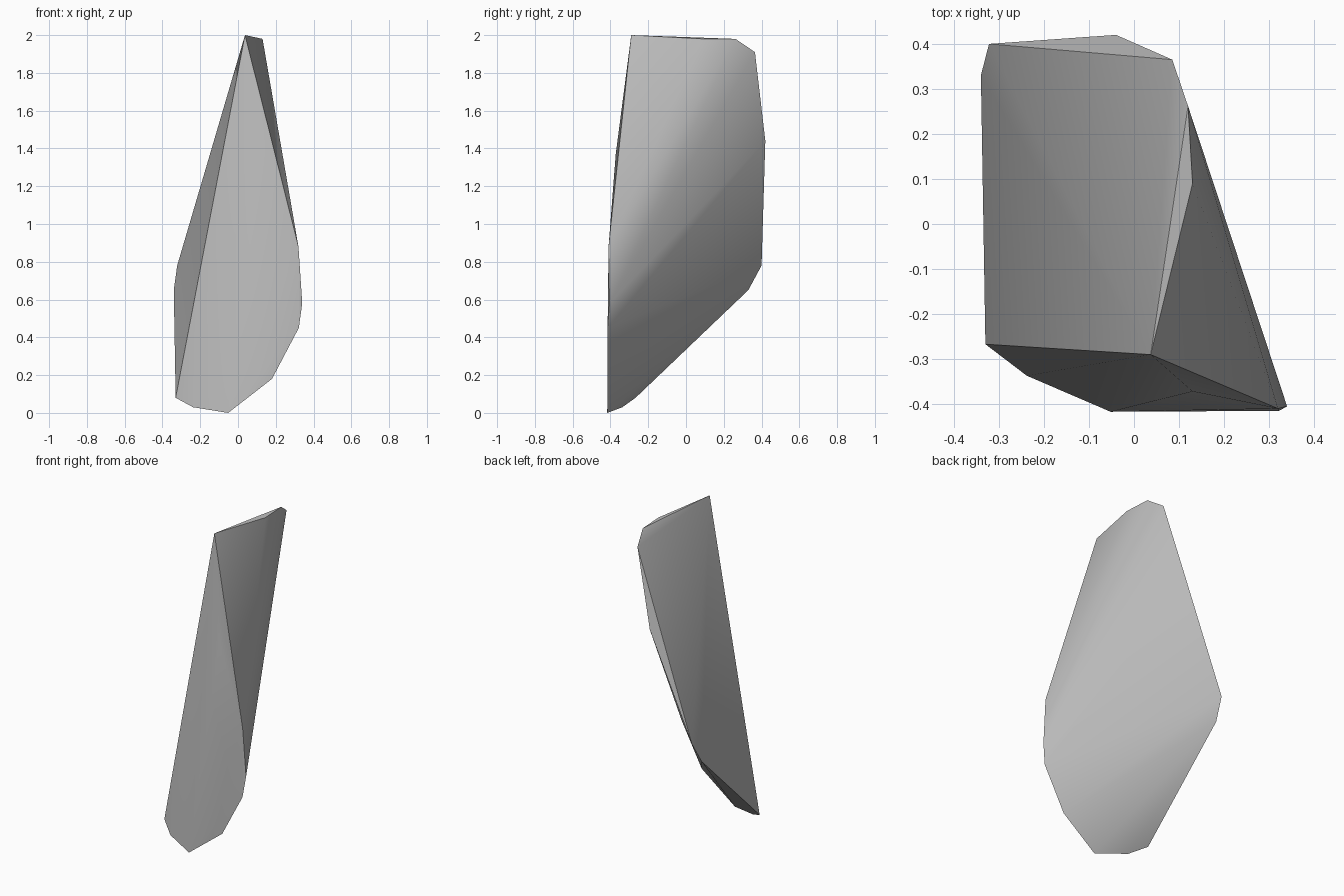
import bpy
import bmesh
import math

# Remove the default object only
cube = bpy.data.objects.get("Cube")
if cube:
    bpy.data.objects.remove(cube, do_unlink=True)


def flat_material(name, colour):
    material = bpy.data.materials.new(name)
    material.use_nodes = True
    material.diffuse_color = colour
    material.node_tree.nodes["Principled BSDF"].inputs["Base Color"].default_value = colour
    return material


# Corners of the chipped stone, grouped by region
top_ridge = [(0.037, -0.29, 2), (0.13, 0.09, 1.98), (0.12, 0.262, 1.98)]
back_edge = [(0.085, 0.365, 1.91), (-0.04, 0.42, 1.44),
             (-0.322, 0.40, 0.78), (-0.34, 0.33, 0.65)]
foot = [(-0.33, -0.267, 0.08), (-0.238, -0.337, 0.03),
        (-0.052, -0.417, 0), (0.18, -0.415, 0.18)]
front_edge = [(0.322, -0.415, 0.45), (0.34, -0.405, 0.58),
              (0.32, -0.41, 0.88), (0.13, -0.372, 1.37)]

# Wrap the corners in one convex shard
bm = bmesh.new()
for corner in top_ridge + back_edge + foot + front_edge:
    bm.verts.new(corner)
bmesh.ops.convex_hull(bm, input=bm.verts[:])
loose = [v for v in bm.verts if not v.link_faces]
bmesh.ops.delete(bm, geom=loose, context='VERTS')
bmesh.ops.recalc_face_normals(bm, faces=bm.faces[:])

mesh = bpy.data.meshes.new("stone_shard")
bm.to_mesh(mesh)
bm.free()
mesh.materials.append(flat_material("stone grey", (0.5, 0.5, 0.5, 1)))

shard = bpy.data.objects.new("stone_shard", mesh)
bpy.context.collection.objects.link(shard)

# Soften the shallow facets, keep the hard ridges
bpy.ops.object.select_all(action='DESELECT')
shard.select_set(True)
bpy.context.view_layer.objects.active = shard
bpy.ops.object.shade_smooth_by_angle(angle=math.radians(35))
